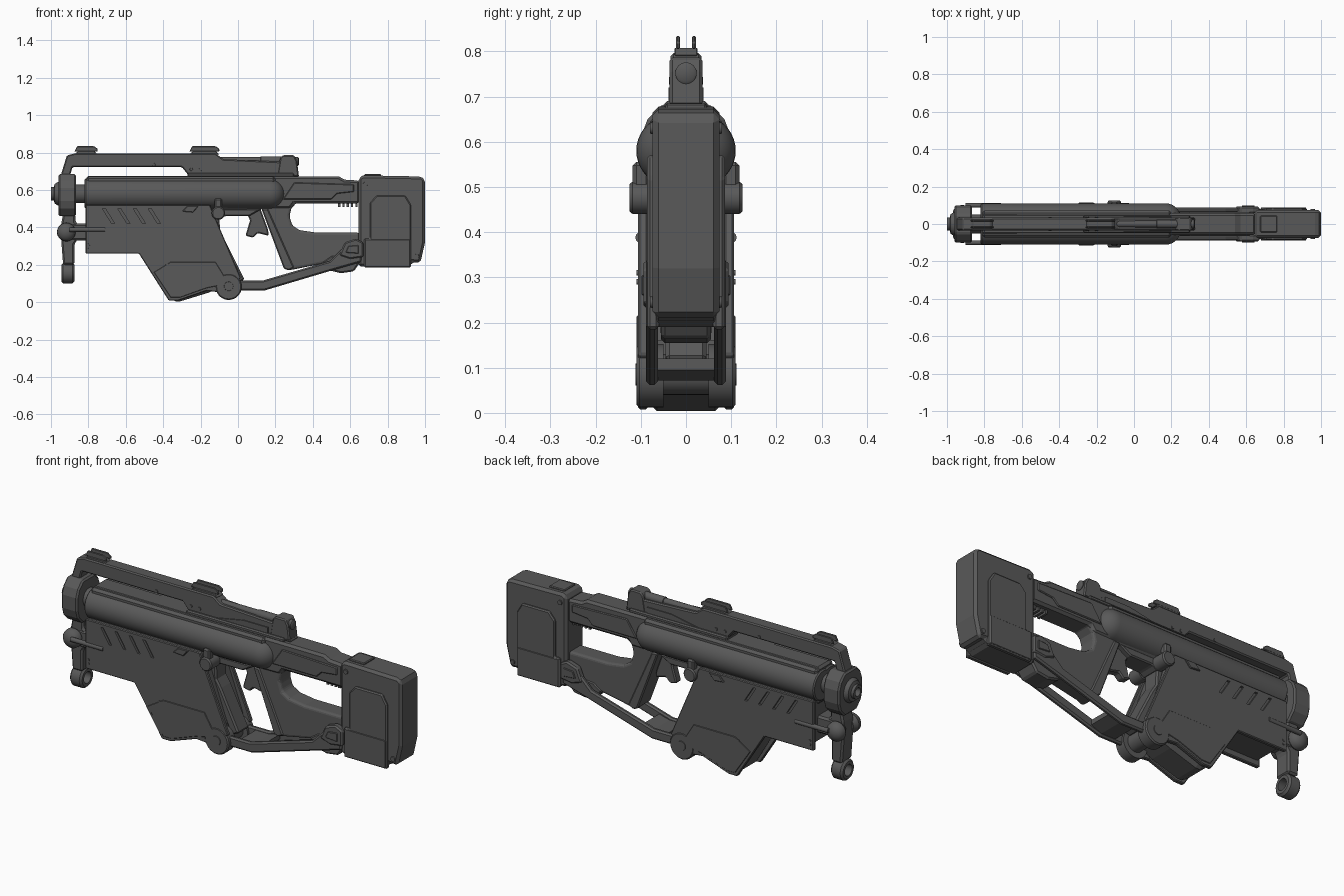
import bpy, bmesh, math
from mathutils import Vector

old = bpy.data.objects.get("Cube")
if old:
    bpy.data.objects.remove(old)

GREY = (0.1, 0.1, 0.1, 1)
mat = bpy.data.materials.new("dark_grey")
mat.use_nodes = True
mat.diffuse_color = GREY
bsdf = mat.node_tree.nodes["Principled BSDF"]
bsdf.inputs["Base Color"].default_value = GREY
bsdf.inputs["Roughness"].default_value = 0.6


def finish(name, bm, bevel=0, smooth=False, mirror=False, segments=1):
    bmesh.ops.recalc_face_normals(bm, faces=bm.faces)
    mesh = bpy.data.meshes.new(name)
    bm.to_mesh(mesh)
    bm.free()
    mesh.materials.append(mat)
    ob = bpy.data.objects.new(name, mesh)
    bpy.context.collection.objects.link(ob)
    if smooth:
        bpy.ops.object.select_all(action='DESELECT')
        ob.select_set(True)
        bpy.context.view_layer.objects.active = ob
        bpy.ops.object.shade_smooth_by_angle(angle=math.radians(35))
    if bevel:
        mod = ob.modifiers.new("chamfer", 'BEVEL')
        mod.width, mod.segments = bevel, segments
        mod.limit_method = 'ANGLE'
    if mirror:
        mod = ob.modifiers.new("mirror", 'MIRROR')
        mod.use_axis = (False, True, False)
    return ob


def extrude(name, points, a, b, axis='Y', **kw):
    """Extrude an outline: (x, z) along Y, or (y, z) along X."""
    bm = bmesh.new()
    place = (lambda p, d: (p[0], d, p[1])) if axis == 'Y' else (lambda p, d: (d, p[0], p[1]))
    face = bm.faces.new([bm.verts.new(place(p, a)) for p in points])
    new = bmesh.ops.extrude_face_region(bm, geom=[face])['geom']
    shift = Vector(place((0, 0), b - a))
    bmesh.ops.translate(bm, vec=shift, verts=[v for v in new if isinstance(v, bmesh.types.BMVert)])
    return finish(name, bm, **kw)


def slab(name, points, half, **kw):
    return extrude(name, points, -half, half, **kw)


def box(name, x0, x1, z0, z1, y0, y1, **kw):
    return extrude(name, [(x0, z0), (x1, z0), (x1, z1), (x0, z1)], y0, y1, **kw)


def lathe(name, profile, centre, axis='X', n=32, **kw):
    """Spin (distance, radius) rings around an axis through centre."""
    bm = bmesh.new()
    rings = []
    for d, r in profile:
        ring = []
        for i in range(n):
            a = math.tau * i / n
            u, v = r * math.cos(a), r * math.sin(a)
            co = Vector((d, u, v) if axis == 'X' else (u, d, v))
            ring.append(bm.verts.new(co + Vector(centre)))
        rings.append(ring)
    for p, q in zip(rings, rings[1:]):
        for i in range(n):
            j = (i + 1) % n
            bm.faces.new((p[i], p[j], q[j], q[i]))
    bm.faces.new(rings[0])
    bm.faces.new(rings[-1])
    return finish(name, bm, smooth=True, **kw)


# Receiver and side tubes
slab("receiver_core", [(-.81, .48), (.28, .5), (.3, .527), (.65, .527), (.65, .65), (.57, .655),
                       (.54, .672), (-.81, .676)], .058, bevel=.012)
box("receiver_shoulder", -.81, .2, .62, .672, -.072, .072, bevel=.012)
dome = [(.17 + .08 * math.sin(t), max(.08 * math.cos(t), .002))
        for t in [math.pi / 2 * i / 8 for i in range(9)]]
lathe("side_tube", [(-.82, .074), (-.814, .08)] + dome, (0, .03, .58), n=40, mirror=True)
slab("trigger_housing", [(-.16, .5), (-.1, .44), (-.07, .46), (.06, .46), (.13, .5)], .05, bevel=.006)
slab("cheek_plate", [(.24, .55), (.5, .55), (.53, .58), (.62, .59), (.62, .63), (.3, .64)], .064, bevel=.004)
for i in range(5):
    x = .535 + i * .023
    box("rack_tooth", x, x + .012, .508, .53, -.03, .03)

# Handguard shell with diagonal vents, magazine between its plates
shell = [(-.815, .52), (-.815, .26), (-.53, .26), (-.37, .008), (-.32, .008), (-.17, .06), (-.06, .05),
         (.015, .13), (-.15, .52)]
plate = extrude("handguard_plate", shell, .085, .106, bevel=.004)
vents = [extrude("vent_cutter", [(x, .5), (x + .016, .5), (x + .066, .42), (x + .05, .42)], .094, .13)
         for x in (-.725, -.643, -.56, -.48)]
for v in vents:
    v.hide_render = True
    v.hide_viewport = True
    v.display_type = 'WIRE'
    mod = plate.modifiers.new("vent", 'BOOLEAN')
    mod.object, mod.operation, mod.solver = v, 'DIFFERENCE', 'EXACT'
mod = plate.modifiers.new("mirror", 'MIRROR')
mod.use_axis = (False, True, False)
slab("handguard_core", [(-.8, .52), (-.8, .29), (-.5, .29), (-.42, .16), (-.03, .16), (-.16, .52)], .087)
slab("magazine", [(-.5, .25), (-.355, .004), (-.31, .004), (-.16, .05), (-.04, .1), (-.06, .25)],
     .086, bevel=.022)
extrude("magazine_panel", [(-.36, .215), (-.12, .215), (-.05, .1), (-.17, .075), (-.31, .025),
                           (-.36, .025), (-.45, .16)], .104, .109, mirror=True, bevel=.002)
slab("trigger_guard", [(-.14, .46), (-.1, .46), (-.095, .37), (-.07, .33), (.035, .12), (-.01, .1),
                       (-.1, .3)], .045, bevel=.008)
extrude("catch_lever", [(-.3, .485), (-.27, .515), (-.21, .515), (-.24, .48)], .1, .114, mirror=True, bevel=.003)
for x, z in ((-.795, .31), (-.795, .29), (-.38, .2), (-.2, .2)):
    lathe("rivet", [(.1, .007), (.109, .006)], (x, 0, z), axis='Y', n=12, mirror=True)

# Trigger, grip and thumbhole frame
slab("trigger", [(.03, .5), (.065, .44), (.04, .355), (.08, .345), (.105, .37), (.165, .355),
                 (.16, .39), (.12, .5)], .022, bevel=.006)
slab("grip_frame", [(.125, .51), (.32, .54), (.285, .5), (.275, .46), (.29, .41), (.33, .385), (.42, .372),
                    (.65, .372), (.65, .22), (.5, .215), (.27, .17), (.245, .18)], .05, bevel=.02, segments=3)
slab("grip_front_plate", [(.125, .5), (.16, .5), (.3, .185), (.27, .17), (.245, .18)], .056, bevel=.006)

# Pivot discs and stock struts
lathe("pivot_disc", [(.05, .07), (.103, .07), (.109, .064)], (-.05, 0, .082), axis='Y', mirror=True)
lathe("pivot_axle", [(-.06, .045), (.06, .045)], (-.05, 0, .085), axis='Y')
lathe("pivot_bolt", [(.1, .028), (.112, .024)], (-.05, 0, .085), axis='Y', n=16, mirror=True)
extrude("stock_strut", [(-.03, .115), (.13, .115), (.49, .22), (.56, .29), (.66, .29), (.66, .215),
                        (.52, .175), (.14, .062), (0, .062)], .062, .088, bevel=.008, mirror=True)
extrude("strut_bracket", [(.54, .25), (.57, .32), (.63, .34), (.67, .32), (.67, .24), (.6, .23)],
        .055, .094, bevel=.008, mirror=True)
extrude("bracket_inset", [(.575, .265), (.59, .3), (.645, .305), (.645, .26)], .09, .099, bevel=.003, mirror=True)
slab("stock_hook", [(.45, .215), (.49, .17), (.55, .155), (.62, .165), (.65, .21), (.65, .26), (.5, .25)],
     .055, bevel=.008)
slab("strut_bridge", [(.06, .105), (.14, .105), (.2, .12), (.2, .095), (.14, .072), (.06, .072)], .066)

# Shoulder stock
slab("stock_body", [(.645, .19), (.92, .19), (.93, .215), (.975, .21), (1, .32), (1, .655), (.98, .672),
                    (.67, .678), (.645, .665)], .074, bevel=.016)
extrude("stock_panel", [(.705, .53), (.74, .57), (.895, .57), (.925, .52), (.925, .185), (.675, .185),
                        (.675, .34), (.705, .34)], .06, .086, bevel=.006, mirror=True)
extrude("stock_lower_panel", [(.68, .335), (.92, .335), (.92, .19), (.68, .19)], .084, .089,
        bevel=.002, mirror=True)
box("stock_top_button", .675, .765, .67, .685, -.045, .045, bevel=.004)
for x, z in ((.68, .63), (.955, .245)):
    lathe("stock_screw", [(.06, .014), (.08, .012)], (x, 0, z), axis='Y', n=16, mirror=True)

# Carry rail, sights and scope
slab("carry_rail", [(-.95, .67), (-.915, .785), (-.87, .796), (-.12, .796), (-.08, .765), (.24, .75),
                    (.24, .72), (.3, .72), (.33, .672), (-.26, .672), (-.3, .722), (-.885, .722), (-.9, .67)],
     .034, bevel=.006)
box("rail_foot", -.27, .3, .668, .69, -.048, .048, bevel=.006)
slab("rail_side_plate", [(-.24, .69), (-.1, .69), (.06, .72), (.2, .72), (.2, .69), (.26, .69), (.26, .682),
                         (-.24, .682)], .039)
lathe("scope_tube", [(-.1, .018), (.12, .018), (.122, .022), (.24, .022)], (0, 0, .757), n=20)
slab("scope_block", [(.21, .68), (.225, .77), (.24, .786), (.3, .786), (.315, .755), (.325, .68)],
     .036, bevel=.006)
lathe("scope_lens", [(.3, .024), (.321, .024), (.325, .018)], (0, 0, .752), n=16)
for name, x0, x1 in (("front_sight", -.875, -.75), ("rear_sight", -.26, -.1)):
    slab(name + "_base", [(x0, .79), (x0 + .02, .808), (x1 - .02, .808), (x1, .79)], .026, bevel=.003)
    extrude(name + "_prong", [(x0, .805), (x0 + .015, .834), (x1 - .02, .834), (x1, .82), (x1, .805)],
            .013, .022, mirror=True, bevel=.003)
for x in (-.45, -.25, -.2):
    lathe("rail_pin", [(.03, .009), (.038, .008)], (x, 0, .71 if x > -.3 else .735), axis='Y', n=12, mirror=True)

# Barrel, muzzle and collar
lathe("barrel", [(-.97, .05), (-.8, .05)], (0, 0, .58))
lathe("muzzle", [(-.94, .062), (-.965, .062), (-.98, .052), (-.985, .036), (-1, .036), (-1, .022), (-.96, .022)],
      (0, 0, .58))
extrude("collar", [(-.05, .46), (.05, .46), (.088, .5), (.1, .54), (.1, .61), (.085, .65), (.05, .685),
                   (-.05, .685), (-.085, .65), (-.1, .61), (-.1, .54), (-.088, .5)],
        -.96, -.866, axis='X', bevel=.008)

# Front bracket, knobs and hanging ring
slab("front_bracket", [(-.935, .47), (-.87, .47), (-.87, .43), (-.855, .42), (-.855, .34), (-.875, .31),
                       (-.875, .2), (-.935, .2), (-.945, .33), (-.945, .42)], .045, bevel=.01)
lathe("front_knob", [(.03, .035), (.055, .05), (.075, .048), (.09, .036), (.099, .018), (.101, .003)],
      (-.918, 0, .375), axis='Y', mirror=True)
lathe("bracket_rod", [(-.9, .012), (-.71, .012)], (0, .1, .388), n=12, mirror=True)
box("bracket_link", -.9, -.78, .33, .42, -.05, .05, bevel=.01)
ring = lathe("hanging_ring", [(-.945, .045), (-.935, .055), (-.885, .055), (-.875, .045), (-.875, .03),
                              (-.945, .03), (-.945, .045)], (0, 0, .155), n=24)
bm = bmesh.new()
bm.from_mesh(ring.data)
bmesh.ops.delete(bm, geom=[f for f in bm.faces if len(f.verts) > 4], context='FACES')
bmesh.ops.remove_doubles(bm, verts=bm.verts, dist=.0001)
bmesh.ops.recalc_face_normals(bm, faces=bm.faces)
bm.to_mesh(ring.data)
bm.free()

# Side selector knobs
lathe("selector_knob", [(.05, .036), (.118, .036), (.125, .03)], (-.105, 0, .476), axis='Y', n=24, mirror=True)
box("selector_stub", -.125, -.085, .49, .555, .08, .118, bevel=.008, mirror=True)
